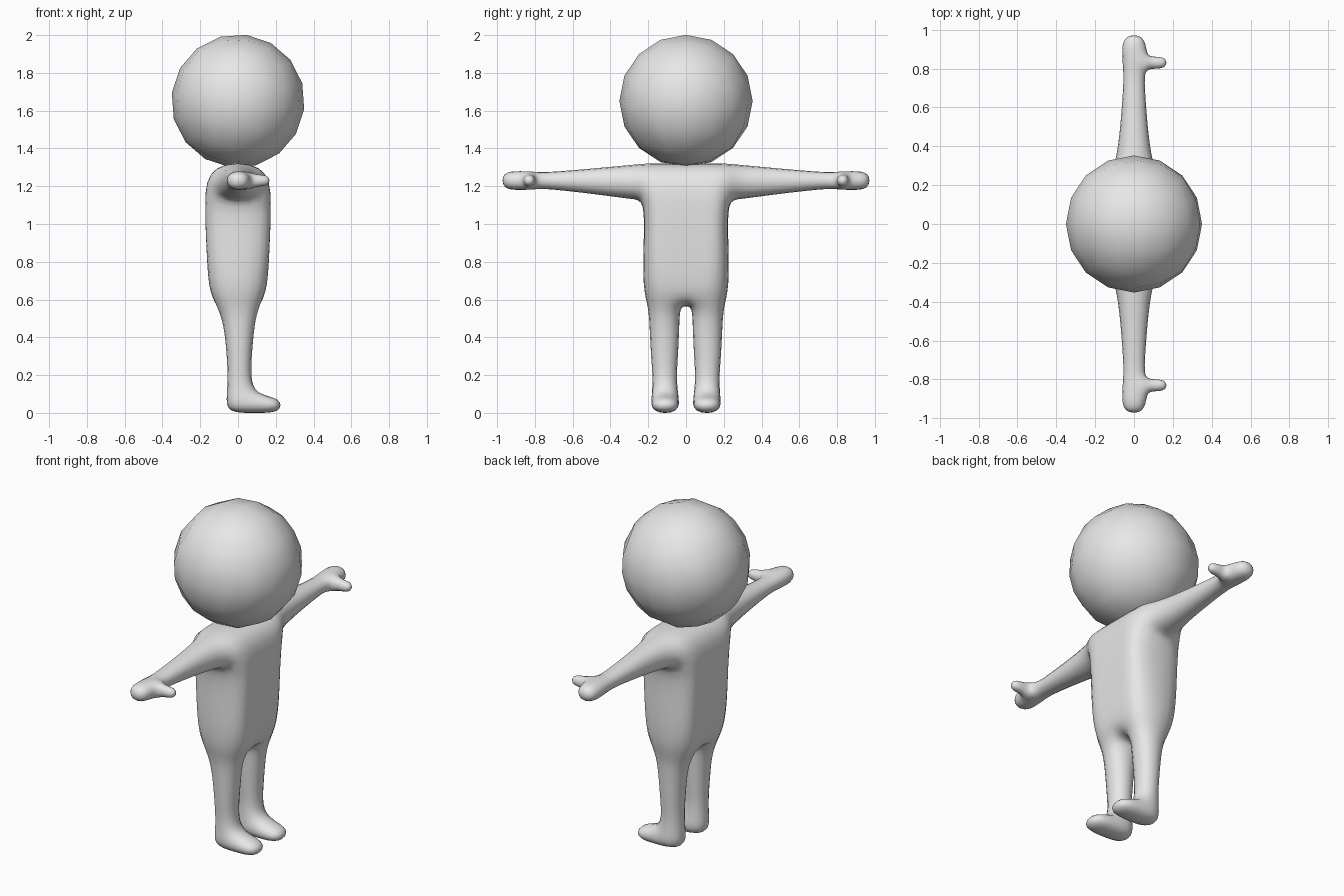
import bpy, bmesh, math
from mathutils import Vector, Matrix

if "Cube" in bpy.data.objects:
    bpy.data.objects.remove(bpy.data.objects["Cube"])

grey = bpy.data.materials.new("light_grey")
grey.diffuse_color = (0.8, 0.8, 0.8, 1)
grey.use_nodes = True
grey.node_tree.nodes["Principled BSDF"].inputs["Base Color"].default_value = grey.diffuse_color


def finish(bm, name):
    bmesh.ops.recalc_face_normals(bm, faces=bm.faces)
    for f in bm.faces:
        f.smooth = True
    me = bpy.data.meshes.new(name)
    bm.to_mesh(me)
    bm.free()
    me.materials.append(grey)
    ob = bpy.data.objects.new(name, me)
    bpy.context.collection.objects.link(ob)
    return ob


# Head: tilted, low-poly quad sphere
bm = bmesh.new()
bmesh.ops.create_cube(bm, size=2)
bmesh.ops.subdivide_edges(bm, edges=bm.edges[:], cuts=3, use_grid_fill=True)
for v in bm.verts:
    v.co = Vector([math.tan(c * math.pi / 4) for c in v.co]).normalized() * 0.353
bmesh.ops.rotate(bm, verts=bm.verts, matrix=Matrix.Rotation(math.radians(7), 3, 'Y'))
bmesh.ops.translate(bm, verts=bm.verts, vec=(0, 0, 1.651))
finish(bm, "head")

# Body: half cage with limbs extruded from it, mirrored and subdivided
bm = bmesh.new()


def tube(loop, rings, skip=()):
    """Extrude a four-vertex loop through rings; skip leaves (segment, side) open."""
    loops = [loop]
    for s, ring in enumerate(rings):
        new = [bm.verts.new(p) for p in ring]
        for i in range(4):
            j = (i + 1) % 4
            if (s, i) not in skip:
                bm.faces.new((loop[i], loop[j], new[j], new[i]))
        loops.append(new)
        loop = new
    bm.faces.new(loop)
    return loops


# Torso levels: z, half depth x, inner column y, half width y
levels = [(0.56, 0.118, 0.025, 0.207), (0.66, 0.157, 0.06, 0.236),
          (0.88, 0.167, 0.10, 0.231), (1.12, 0.178, 0.10, 0.222),
          (1.33, 0.16, 0.10, 0.20)]
T = [[[bm.verts.new((s * x, y, z)) for y in (0, c, w)] for s in (-1, 1)]
     for z, x, c, w in levels]
for k, (lo, hi) in enumerate(zip(T, T[1:])):
    for s in (0, 1):
        for c in (0, 1):
            bm.faces.new((lo[s][c], lo[s][c + 1], hi[s][c + 1], hi[s][c]))
    if k < 3:
        bm.faces.new((lo[0][2], lo[1][2], hi[1][2], hi[0][2]))
for c in (0, 1):
    t = T[-1]
    bm.faces.new((t[0][c], t[1][c], t[1][c + 1], t[0][c + 1]))
b = T[0]
bm.faces.new((b[0][0], b[1][0], b[1][1], b[0][1]))

# Arm: y, half depth, centre height, half height
arm = [(0.28, 0.11, 1.222, 0.10), (0.45, 0.08, 1.226, 0.078),
       (0.72, 0.058, 1.23, 0.048), (0.79, 0.06, 1.23, 0.048),
       (0.87, 0.067, 1.23, 0.054), (0.98, 0.064, 1.23, 0.054)]
rings = [[(-x, y, z - h), (x, y, z - h), (x, y, z + h), (-x, y, z + h)]
         for y, x, z, h in arm]
A = tube([T[3][0][2], T[3][1][2], T[4][1][2], T[4][0][2]], rings, {(4, 1)})

# Thumb, pointing forward from the hand
p, q = A[4], A[5]
tube([p[1], p[2], q[2], q[1]],
     [[(x, 0.83 - h, 1.23 - h), (x, 0.83 - h, 1.23 + h),
       (x, 0.83 + h, 1.23 + h), (x, 0.83 + h, 1.23 - h)]
      for x, h in ((0.095, 0.033), (0.173, 0.032))])

# Leg: z, back x, front x, inner y, outer y
leg = [(0.47, -0.082, 0.094, 0.028, 0.20), (0.30, -0.064, 0.078, 0.036, 0.192),
       (0.19, -0.06, 0.073, 0.045, 0.181), (0.10, -0.065, 0.095, 0.036, 0.186),
       (-0.005, -0.072, 0.095, 0.03, 0.19)]
rings = [[(x0, y0, z), (x1, y0, z), (x1, y1, z), (x0, y1, z)]
         for z, x0, x1, y0, y1 in leg]
L = tube([b[0][1], b[1][1], b[1][2], b[0][2]], rings, {(4, 1)})

# Foot, extended forward from the ankle
p, q = L[4], L[5]
tube([p[1], p[2], q[2], q[1]],
     [[(0.236, 0.033, 0.083), (0.236, 0.187, 0.083),
       (0.236, 0.187, -0.003), (0.236, 0.033, -0.003)]])

body = finish(bm, "body")
m = body.modifiers.new("mirror", 'MIRROR')
m.use_axis = (False, True, False)
m.use_clip = True
s = body.modifiers.new("smooth", 'SUBSURF')
s.levels = s.render_levels = 2
